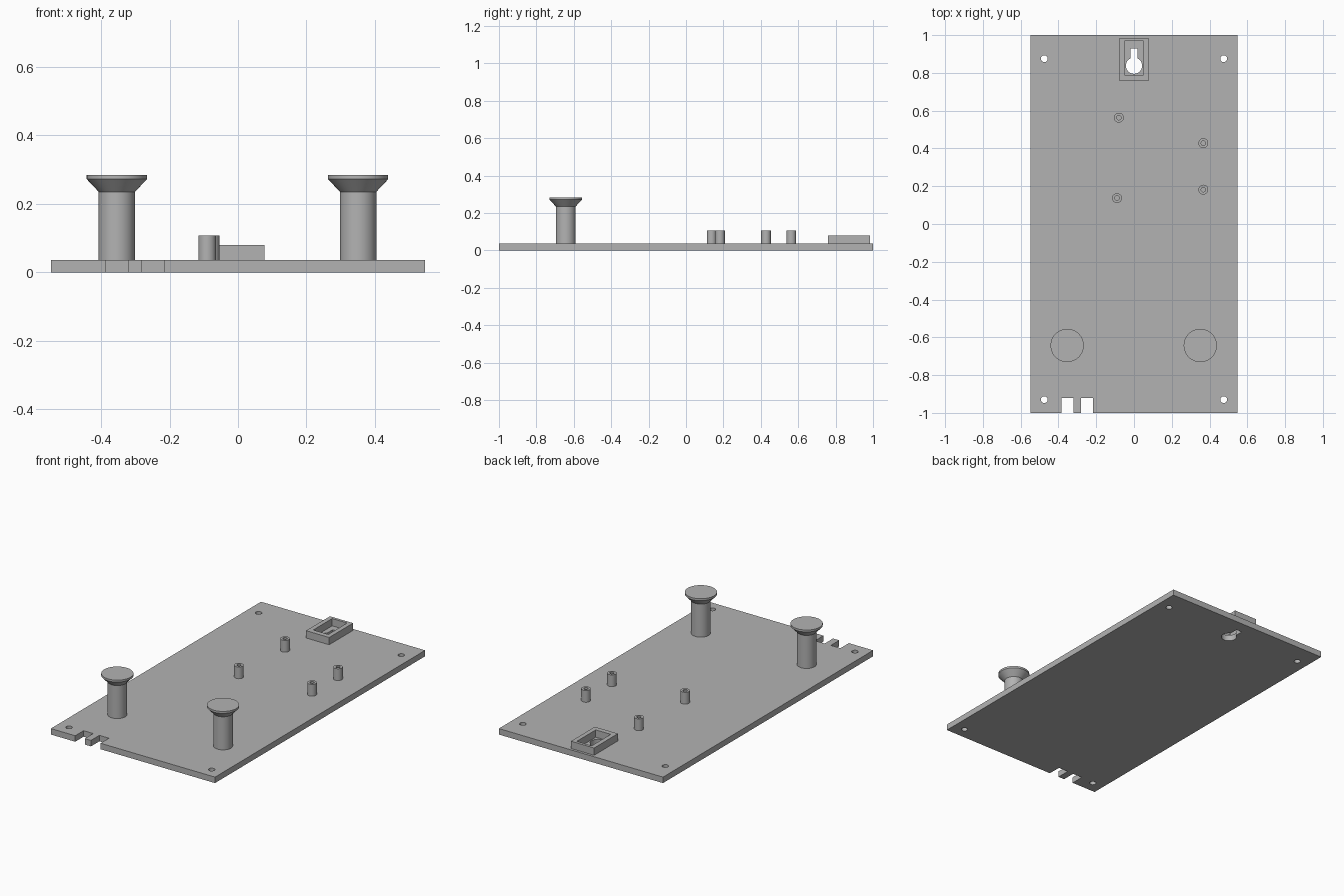
import bpy
import math

cube = bpy.data.objects.get("Cube")
if cube:
    bpy.data.objects.remove(cube, do_unlink=True)

grey = bpy.data.materials.new("plain grey")
grey.use_nodes = True
COLOUR = (0.45, 0.45, 0.45, 1)
grey.diffuse_color = COLOUR
grey.node_tree.nodes["Principled BSDF"].inputs["Base Color"].default_value = COLOUR

PLATE_TOP = 0.036
HALF_WIDTH = 0.547


def finish(obj, name):
    obj.name = obj.data.name = name
    obj.data.materials.clear()
    obj.data.materials.append(grey)
    return obj


def box(name, x0, x1, y0, y1, z0, z1):
    bpy.ops.mesh.primitive_cube_add(size=1, location=((x0 + x1) / 2, (y0 + y1) / 2, (z0 + z1) / 2))
    obj = bpy.context.object
    obj.scale = (x1 - x0, y1 - y0, z1 - z0)
    bpy.ops.object.transform_apply(location=False, rotation=False, scale=True)
    return finish(obj, name)


def cylinder(name, x, y, radius, z0, z1, sides=32):
    bpy.ops.mesh.primitive_cylinder_add(vertices=sides, radius=radius, depth=z1 - z0,
                                        location=(x, y, (z0 + z1) / 2))
    return finish(bpy.context.object, name)


def cut(obj, cutter):
    """Subtract the cutter from the object and discard it."""
    cutter.hide_render = True
    mod = obj.modifiers.new("cut", "BOOLEAN")
    mod.operation = "DIFFERENCE"
    mod.solver = "EXACT"
    mod.object = cutter
    bpy.context.view_layer.objects.active = obj
    bpy.ops.object.modifier_apply(modifier=mod.name)
    bpy.data.objects.remove(cutter, do_unlink=True)


def smooth(obj):
    bpy.ops.object.select_all(action="DESELECT")
    obj.select_set(True)
    bpy.context.view_layer.objects.active = obj
    bpy.ops.object.shade_smooth_by_angle(angle=math.radians(25))


def lathe(name, x, y, profile, sides=48):
    """Solid of revolution from (radius, height) rings, capped at both ends."""
    verts, faces = [], []
    for radius, z in profile:
        for i in range(sides):
            a = 2 * math.pi * i / sides
            verts.append((radius * math.cos(a), radius * math.sin(a), z))
    for ring in range(len(profile) - 1):
        for i in range(sides):
            j = (i + 1) % sides
            low, high = ring * sides, (ring + 1) * sides
            faces.append((low + i, low + j, high + j, high + i))
    faces.append(tuple(reversed(range(sides))))
    faces.append(tuple(range(len(verts) - sides, len(verts))))
    mesh = bpy.data.meshes.new(name)
    mesh.from_pydata(verts, [], faces)
    obj = bpy.data.objects.new(name, mesh)
    obj.location = (x, y, 0)
    bpy.context.collection.objects.link(obj)
    return finish(obj, name)


# Base plate with corner holes, cable notches and a keyhole
plate = box("base_plate", -HALF_WIDTH, HALF_WIDTH, -1, 1, 0, PLATE_TOP)
for x in (-0.475, 0.475):
    for y in (-0.93, 0.875):
        cut(plate, cylinder("hole_cutter", x, y, 0.018, -0.1, 0.1))
for x in (-0.353, -0.248):
    cut(plate, box("notch_cutter", x - 0.032, x + 0.032, -1.1, -0.92, -0.1, 0.1))
cut(plate, cylinder("keyhole_cutter", 0, 0.838, 0.043, -0.1, 0.1, 48))
cut(plate, box("keyhole_slot_cutter", -0.019, 0.019, 0.84, 0.928, -0.1, 0.1))
smooth(plate)

# Open frame around the keyhole
frame = box("keyhole_frame", -0.077, 0.077, 0.758, 0.985, PLATE_TOP, 0.08)
cut(frame, box("frame_cutter", -0.05, 0.05, 0.788, 0.968, 0, 0.2))

# Hollow board standoffs
standoffs = [(-0.08, 0.563), (0.367, 0.428), (0.367, 0.182), (-0.09, 0.137)]
for n, (x, y) in enumerate(standoffs, 1):
    standoff = cylinder(f"standoff_{n}", x, y, 0.026, PLATE_TOP, 0.107)
    cut(standoff, cylinder("bore_cutter", x, y, 0.012, 0, 0.2, 24))
    smooth(standoff)

# Posts with flared heads
for side, x in (("right", -0.354), ("left", 0.351)):
    post = lathe(f"{side}_post", x, -0.643,
                 [(0.053, PLATE_TOP), (0.053, 0.235), (0.088, 0.272), (0.088, 0.284)])
    smooth(post)
